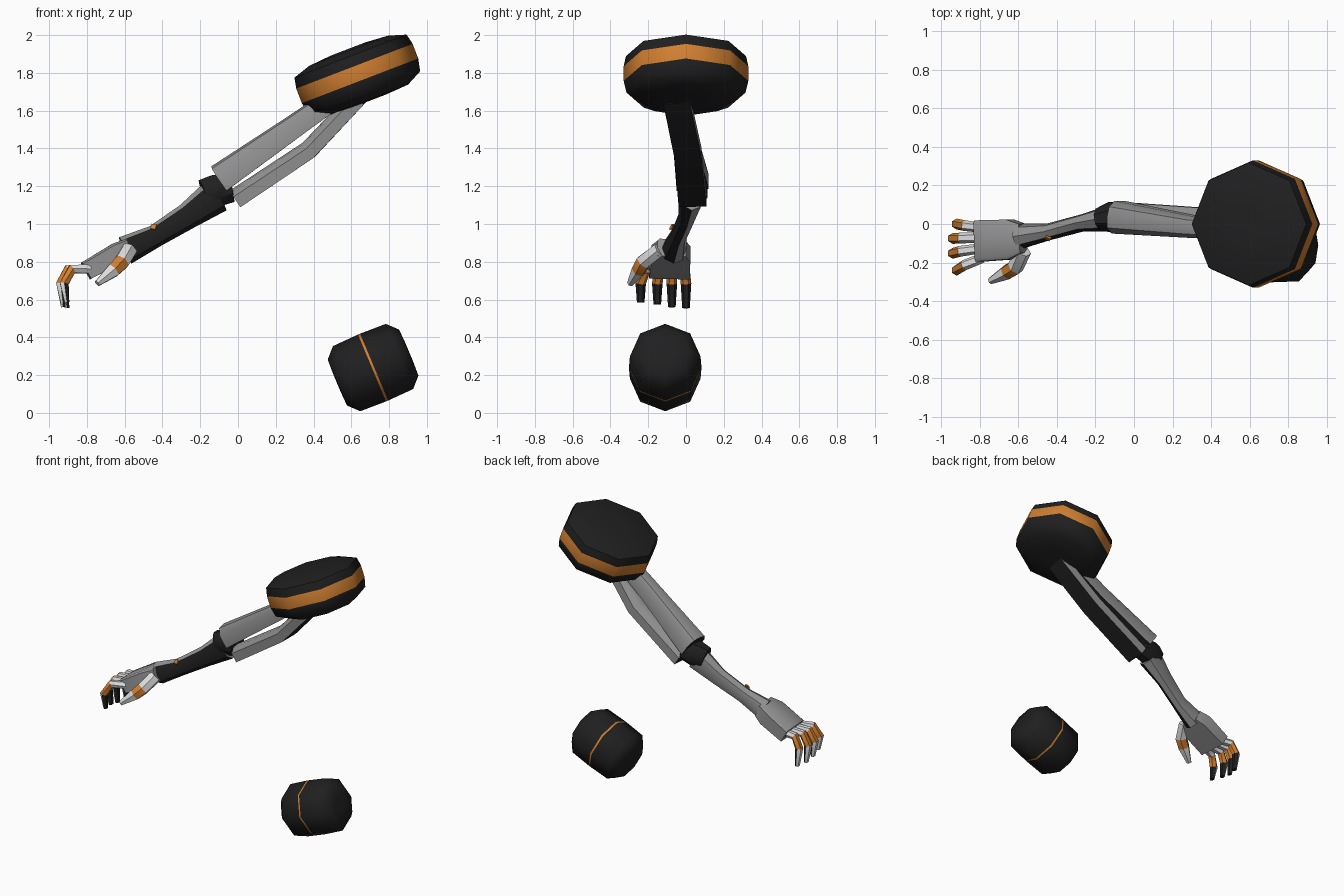
import bpy, bmesh, math
from mathutils import Vector

if "Cube" in bpy.data.objects:
    bpy.data.objects.remove(bpy.data.objects["Cube"])

COLOURS = {
    "black": (0.014, 0.014, 0.014, 1),
    "grey": (0.28, 0.28, 0.28, 1),
    "white": (0.72, 0.72, 0.72, 1),
    "orange": (0.63, 0.21, 0.03, 1),
}
MATS = {}
for name, rgba in COLOURS.items():
    MATS[name] = bpy.data.materials.new(name)
    MATS[name].diffuse_color = rgba


def ngon(n, turn=0.0):
    return [(math.cos(math.tau * (k + turn) / n), math.sin(math.tau * (k + turn) / n))
            for k in range(n)]


BOX = [(1, -1), (1, 0.8), (0.85, 1), (-0.85, 1), (-1, 0.8), (-1, -1)]
ARCH = [(-1, -0.9), (1, -0.9), (1, 0.3), (0.65, 0.85), (0, 1), (-0.65, 0.85), (-1, 0.3)]


def loft(name, rings, profile, colour, cap="black", smooth=40):
    """Skin rings (centre, half width, half height); colour(segment, side) names a material."""
    pts = [Vector(r[0]) for r in rings]
    bm = bmesh.new()
    loops, used = [], []

    def paint(face, col):
        if col not in used:
            used.append(col)
        face.material_index = used.index(col)

    for i, (c, w, h) in enumerate(rings):
        t = Vector((0, 0, 0))
        if i > 0:
            t += (pts[i] - pts[i - 1]).normalized()
        if i < len(pts) - 1:
            t += (pts[i + 1] - pts[i]).normalized()
        t.normalize()
        side = Vector((0, 1, 0))
        side = (side - t * side.dot(t)).normalized()
        up = side.cross(t)
        loops.append([bm.verts.new(pts[i] + side * a * w + up * b * h) for a, b in profile])
    n = len(profile)
    for i in range(len(loops) - 1):
        for j in range(n):
            k = (j + 1) % n
            paint(bm.faces.new((loops[i][j], loops[i][k], loops[i + 1][k], loops[i + 1][j])),
                  colour(i, j))
    for end in (loops[0], loops[-1]):
        paint(bm.faces.new(end), cap)
    bmesh.ops.recalc_face_normals(bm, faces=bm.faces)
    me = bpy.data.meshes.new(name)
    bm.to_mesh(me)
    bm.free()
    for col in used:
        me.materials.append(MATS[col])
    ob = bpy.data.objects.new(name, me)
    bpy.context.collection.objects.link(ob)
    bpy.ops.object.select_all(action='DESELECT')
    ob.select_set(True)
    bpy.context.view_layer.objects.active = ob
    bpy.ops.object.shade_smooth_by_angle(angle=math.radians(smooth))
    return ob


def drum(name, centre, axis, profile, band):
    """Eight-sided turned solid from (offset along axis, radius) pairs."""
    c, d = Vector(centre), Vector(axis).normalized()
    loft(name, [(c + d * o, r, r) for o, r in profile], ngon(8),
         lambda i, j: "orange" if i == band else "black", smooth=50)


# Shoulder disc with its band, and the separate tilted drum below
s, c = math.sin(math.radians(21)), math.cos(math.radians(21))
drum("shoulder_disc", (0.63, 0, 1.80), (-s, 0, c),
     [(-0.162, 0.10), (-0.155, 0.23), (-0.112, 0.315), (-0.045, 0.33), (0.038, 0.33),
      (0.095, 0.318), (0.125, 0.225), (0.135, 0.10)], 3)
drum("lower_drum", (0.715, -0.11, 0.24), (0.922, 0, 0.387),
     [(-0.208, 0.05), (-0.205, 0.132), (-0.152, 0.187), (-0.006, 0.192), (0.006, 0.192),
      (0.152, 0.187), (0.205, 0.132), (0.208, 0.05)], 3)

# Upper arm: two bars with dark flat undersides


def underside(i, j):
    return "black" if j == 0 else "grey"


loft("upper_arm_bar", [((0.50, -0.03, 1.655), 0.052, 0.06), ((0.30, -0.015, 1.515), 0.057, 0.065),
                       ((-0.095, 0.035, 1.24), 0.085, 0.08)], ARCH, underside)
loft("lower_arm_bar", [((0.64, -0.05, 1.67), 0.07, 0.05), ((0.375, 0.01, 1.39), 0.072, 0.052),
                       ((-0.012, 0.035, 1.132), 0.074, 0.055)], ARCH, underside)

# Elbow
loft("elbow", [((-0.18, 0.025, 1.155), 0.06, 0.088), ((-0.12, 0.035, 1.175), 0.085, 0.092),
               ((-0.03, 0.035, 1.19), 0.08, 0.08)], ngon(8, 0.5), lambda i, j: "black")

# Forearm: dark panel along its front side
loft("forearm", [((-0.115, 0.03, 1.15), 0.07, 0.095), ((-0.27, 0.005, 1.04), 0.045, 0.07),
                 ((-0.44, -0.04, 0.935), 0.044, 0.06), ((-0.597, -0.065, 0.86), 0.067, 0.077)],
     ngon(8), lambda i, j: "black" if j in (3, 4, 5) else "grey", cap="grey")

# Small marker on the front of the forearm
loft("forearm_marker", [((-0.445, -0.070, 0.982), 0.02, 0.02), ((-0.448, -0.079, 0.987), 0.02, 0.02)],
     ngon(4), lambda i, j: "orange", cap="orange")

# Palm
loft("palm", [((-0.575, -0.075, 0.875), 0.075, 0.05), ((-0.64, -0.08, 0.845), 0.103, 0.056),
              ((-0.805, -0.088, 0.752), 0.107, 0.05)], BOX, lambda i, j: "grey", cap="grey")

# Fingers and thumb: light segments, orange knuckle, dark inside of the tip
HEX = ngon(6)


def digit_colour(i, j):
    return "orange" if i == 1 else ("black" if i == 2 and j >= 3 else "white")


for k, (base, tip, dx, z) in enumerate([(-0.02, 0.0, 0.02, 0.555), (-0.07, -0.075, 0, 0.56),
                                        (-0.125, -0.152, 0, 0.575), (-0.175, -0.24, 0.02, 0.585)]):
    mid = base * 0.4 + tip * 0.6
    loft(f"finger_{k + 1}", [((-0.785, base, 0.762), 0.026, 0.027),
                             ((-0.90 + dx, mid, 0.76), 0.028, 0.028),
                             ((-0.94 + dx, tip, 0.685), 0.028, 0.027),
                             ((-0.925 + dx, tip, z), 0.02, 0.014)],
         HEX, digit_colour)
loft("thumb", [((-0.575, -0.14, 0.865), 0.04, 0.045), ((-0.615, -0.225, 0.80), 0.042, 0.045),
               ((-0.66, -0.25, 0.755), 0.04, 0.042), ((-0.745, -0.295, 0.685), 0.018, 0.018)],
     HEX, lambda i, j: "orange" if i == 1 else "white", cap="white")

for m in bpy.data.materials:
    if m.users and not m.is_grease_pencil:
        m.use_nodes = True
        m.node_tree.nodes["Principled BSDF"].inputs["Base Color"].default_value = m.diffuse_color
